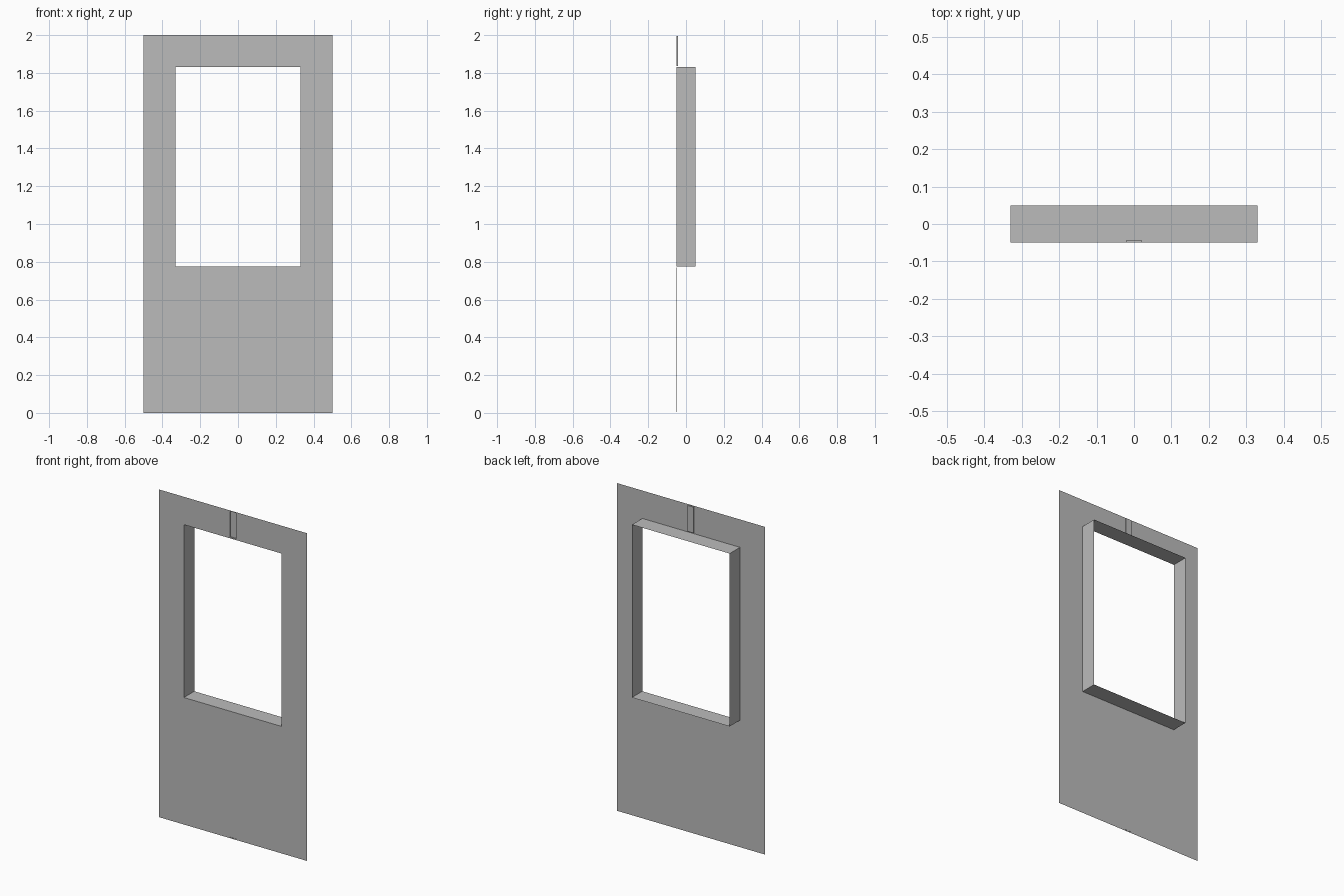
import bpy, bmesh

if "Cube" in bpy.data.objects:
    bpy.data.objects.remove(bpy.data.objects["Cube"])

FRONT, BACK = -0.05, 0.05
W, H = 0.5, 2.0                   # half width, height
OX, OZ0, OZ1 = 0.33, 0.775, 1.83  # opening
G = 0.02                          # half groove width

grey = bpy.data.materials.new("plain grey")
grey.diffuse_color = (0.5, 0.5, 0.5, 1)
grey.use_nodes = True
grey.node_tree.nodes["Principled BSDF"].inputs["Base Color"].default_value = grey.diffuse_color


def make(name, quads):
    bm = bmesh.new()
    for q in quads:
        bm.faces.new([bm.verts.new(p) for p in q])
    bmesh.ops.remove_doubles(bm, verts=bm.verts, dist=1e-5)
    me = bpy.data.meshes.new(name)
    bm.to_mesh(me)
    bm.free()
    me.materials.append(grey)
    ob = bpy.data.objects.new(name, me)
    bpy.context.collection.objects.link(ob)


def sheet(x0, x1, z0, z1, y=FRONT):
    return [(x0, y, z0), (x1, y, z0), (x1, y, z1), (x0, y, z1)]


def groove(z0, z1, y):
    """Recessed strip with two side walls and two end walls."""
    a, b = FRONT, y
    return [sheet(-G, G, z0, z1, y),
            [(-G, a, z0), (-G, b, z0), (-G, b, z1), (-G, a, z1)],
            [(G, b, z0), (G, a, z0), (G, a, z1), (G, b, z1)],
            [(-G, a, z0), (G, a, z0), (G, b, z0), (-G, b, z0)],
            [(-G, b, z1), (G, b, z1), (G, a, z1), (-G, a, z1)]]


# Thin front panel around the opening, leaving the centre strip for the grooves
panel = [sheet(-W, -OX, 0, H), sheet(OX, W, 0, H)]
for z0, z1 in ((0, OZ0), (OZ1, H)):
    panel += [sheet(-OX, -G, z0, z1), sheet(G, OX, z0, z1)]
make("front_panel", panel)

# Centre grooves above and below the opening
make("upper_groove", groove(OZ1 + 0.007, H - 0.005, -0.043)
     + [sheet(-G, G, OZ1, OZ1 + 0.007), sheet(-G, G, H - 0.005, H)])
make("lower_groove", groove(0.006, OZ0 - 0.004, -0.0485)
     + [sheet(-G, G, 0, 0.006), sheet(-G, G, OZ0 - 0.004, OZ0)])

# Deep lining around the opening, facing inward
ring = [(-OX, OZ0), (OX, OZ0), (OX, OZ1), (-OX, OZ1)]
lining = []
for i, (x0, z0) in enumerate(ring):
    x1, z1 = ring[(i + 1) % 4]
    lining.append([(x0, FRONT, z0), (x1, FRONT, z1), (x1, BACK, z1), (x0, BACK, z0)])
make("window_lining", lining)
